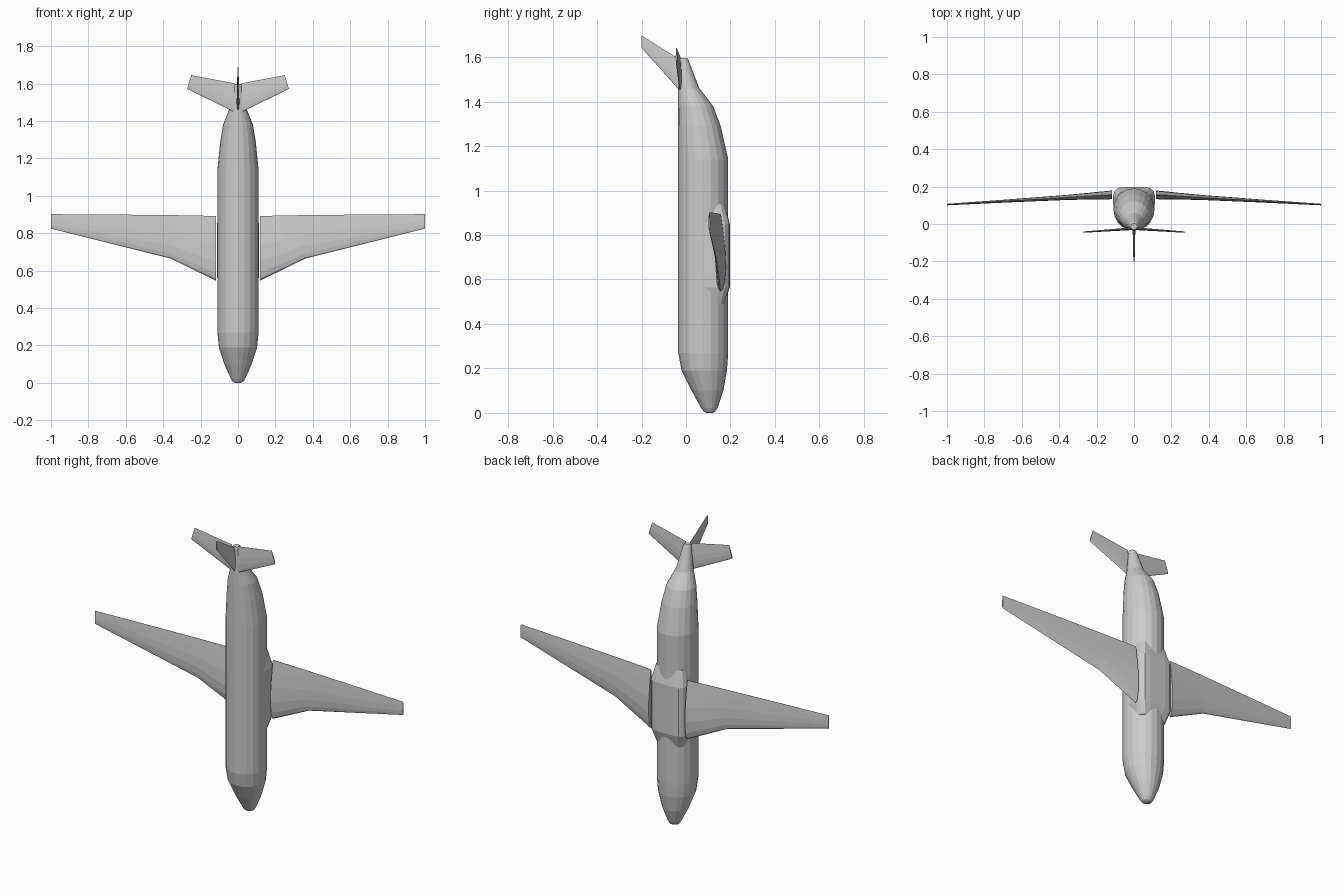
import bpy, bmesh
from math import cos, sin, pi


def loft(name, rings):
    """Skin a list of equally sized closed rings and cap both ends."""
    bm = bmesh.new()
    vs = [[bm.verts.new(p) for p in ring] for ring in rings]
    n = len(vs[0])
    for a, b in zip(vs, vs[1:]):
        for i in range(n):
            j = (i + 1) % n
            bm.faces.new((a[i], a[j], b[j], b[i]))
    bm.faces.new(vs[0])
    bm.faces.new(vs[-1])
    bmesh.ops.recalc_face_normals(bm, faces=bm.faces)
    me = bpy.data.meshes.new(name)
    bm.to_mesh(me)
    bm.free()
    ob = bpy.data.objects.new(name, me)
    bpy.context.collection.objects.link(ob)
    return ob


def mirror_x(ob):
    ob.modifiers.new("mirror", "MIRROR").use_mirror_merge = False


# Airfoil outline: (chord fraction, half thickness fraction)
HALF = [(0.0, 0.0), (0.03, 0.42), (0.12, 0.78), (0.3, 1.0),
        (0.55, 0.86), (0.8, 0.45), (1.0, 0.06)]
FOIL = HALF + [(c, -t) for c, t in reversed(HALF[1:])]


def foil(x, y, lead, trail, thick):
    """Airfoil ring across x, chord running from lead to trail along z."""
    return [(x, y + t * thick / 2, lead + c * (trail - lead)) for c, t in FOIL]


# Fuselage: z, y min, y max, half width
SECTIONS = [
    (0.0, 0.09, 0.12, 0.015), (0.006, 0.08, 0.131, 0.028),
    (0.022, 0.068, 0.142, 0.038), (0.1, 0.025, 0.168, 0.073),
    (0.19, -0.02, 0.184, 0.102), (0.27, -0.035, 0.19, 0.11),
    (1.14, -0.035, 0.19, 0.11), (1.29, -0.035, 0.156, 0.095),
    (1.38, -0.035, 0.122, 0.08), (1.46, -0.035, 0.06, 0.048),
    (1.59, -0.034, 0.01, 0.022), (1.597, -0.03, 0.004, 0.017)]
N = 20
loft("fuselage", [
    [(w * cos(2 * pi * i / N), (a + b) / 2 + (b - a) / 2 * sin(2 * pi * i / N), z)
     for i in range(N)] for z, a, b, w in SECTIONS])

# Boxy belly fairing, ends sunk into the fuselage
BELLY = [(0.108, 0.07), (0.112, 0.12), (0.112, 0.15), (0.105, 0.175),
         (0.085, 0.193), (0.05, 0.197)]
BELLY += [(-x, y) for x, y in reversed(BELLY)]
loft("belly_fairing", [
    [(x * s, 0.078 + (y - 0.078) * s, z) for x, y in BELLY]
    for z, s in [(0.49, 0.8), (0.565, 1.0), (0.85, 1.0), (0.94, 0.8)]])

# Wings with a leading edge kink
mirror_x(loft("wing", [
    foil(0.118, 0.156, 0.547, 0.892, 0.047),
    foil(0.24, 0.149, 0.606, 0.895, 0.036),
    foil(0.36, 0.142, 0.665, 0.897, 0.027),
    foil(0.68, 0.123, 0.745, 0.9, 0.016),
    foil(1.0, 0.104, 0.825, 0.902, 0.008)]))

# Tailplanes, tips slanted
root = foil(0.02, -0.026, 1.448, 1.602, 0.014)
tip = [(0.272 - 0.022 * (z - 1.572) / 0.073, y, z)
       for x, y, z in foil(0.27, -0.043, 1.572, 1.645, 0.007)]
mirror_x(loft("tailplane", [root, tip]))

# Upright fin, same airfoil turned to span along y
loft("tail_fin", [
    [(t * thick / 2, y, lead + c * (trail - lead)) for c, t in FOIL]
    for y, lead, trail, thick in [(-0.02, 1.44, 1.585, 0.015),
                                  (-0.2, 1.642, 1.697, 0.007)]])
